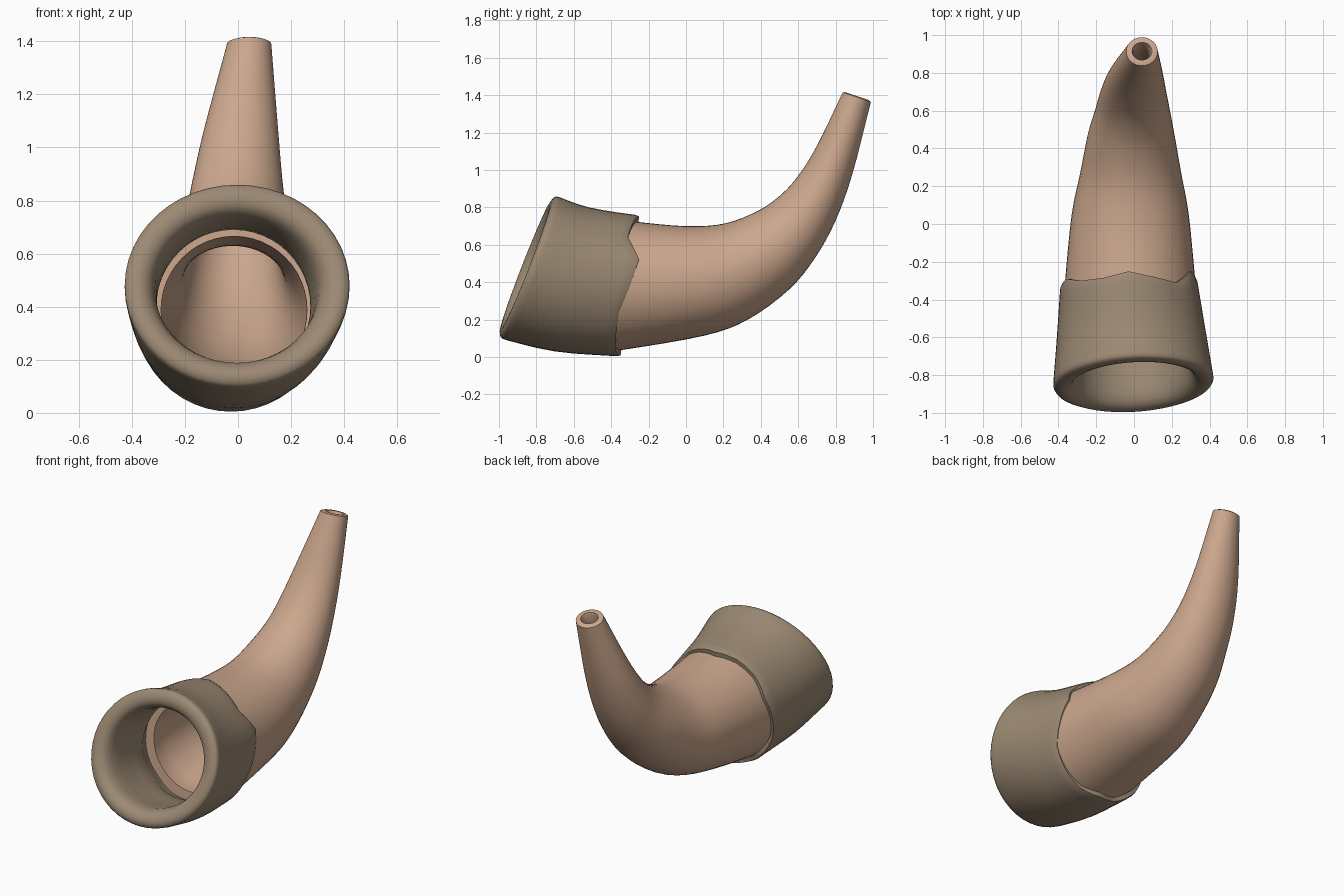
import bpy, bmesh, math

if "Cube" in bpy.data.objects:
    bpy.data.objects.remove(bpy.data.objects["Cube"])

SEG = 48


def material(name, rgb):
    m = bpy.data.materials.new(name)
    m.diffuse_color = (*rgb, 1)
    m.use_nodes = True
    m.node_tree.nodes["Principled BSDF"].inputs["Base Color"].default_value = m.diffuse_color
    return m


def spline(keys, s):
    """Smooth (Catmull-Rom) interpolation through the key sections, s in 0..1."""
    n = len(keys) - 1
    i = max(0, min(n - 1, math.floor(s * n)))
    f = s * n - i
    b, c = keys[i], keys[i + 1]
    a = keys[i - 1] if i > 0 else [2 * p - q for p, q in zip(b, c)]
    d = keys[i + 2] if i + 2 <= n else [2 * q - p for p, q in zip(b, c)]
    return [0.5 * (2 * q + (r - p) * f + (2 * p - 5 * q + 4 * r - t) * f * f
                   + (3 * q - p - 3 * r + t) * f ** 3)
            for p, q, r, t in zip(a, b, c, d)]


def hollow_tube(name, keys, profile, mat, edge=None, skew=0.0):
    """Sweep a closed wall profile of (along, inset) around oval sections.
    A section is: top y, top z, bottom y, bottom z, left x, right x."""
    bm = bmesh.new()
    rings = []
    for s, inset in profile:
        ty, tz, by, bz, xl, xr = spline(keys, s)
        cx, cy, cz = (xl + xr) / 2, (ty + by) / 2, (tz + bz) / 2
        rx = (xr - xl) / 2
        rv = math.hypot(ty - by, tz - bz) / 2
        kx, kv = 1 - inset / rx, 1 - inset / rv
        ring = []
        for j in range(SEG):
            a = 2 * math.pi * j / SEG
            c, d = math.cos(a), math.sin(a)
            y = cy + d * kv * (ty - by) / 2 + skew * c * (1 - s)
            if edge:
                # pull the back end to the ragged edge line
                p = j * len(edge) / SEG
                k = int(p)
                ragged = edge[k] + (edge[(k + 1) % len(edge)] - edge[k]) * (p - k)
                end = (keys[-1][0] + keys[-1][2]) / 2 + d * (keys[-1][0] - keys[-1][2]) / 2
                y += (ragged - end) * max(0, s) ** 3
            ring.append(bm.verts.new((cx + c * kx * rx, y, cz + d * kv * (tz - bz) / 2)))
        rings.append(ring)
    for r, ring in enumerate(rings):
        nxt = rings[(r + 1) % len(rings)]
        for j in range(SEG):
            k = (j + 1) % SEG
            bm.faces.new((ring[j], ring[k], nxt[k], nxt[j]))
    bmesh.ops.recalc_face_normals(bm, faces=bm.faces)
    me = bpy.data.meshes.new(name)
    bm.to_mesh(me)
    bm.free()
    me.materials.append(mat)
    ob = bpy.data.objects.new(name, me)
    bpy.context.collection.objects.link(ob)
    bpy.ops.object.select_all(action='DESELECT')
    ob.select_set(True)
    bpy.context.view_layer.objects.active = ob
    bpy.ops.object.shade_smooth_by_angle(angle=math.radians(50))
    return ob


# Horn body: curved, tapering, hollow with a small hole at the tip
horn_keys = [
    (-.42, .745, -.45, .03, -.37, .34),
    (-.28, .725, -.33, .04, -.365, .325),
    (.00, .70, .10, .115, -.33, .29),
    (.21, .715, .33, .20, -.285, .25),
    (.39, .785, .55, .36, -.245, .215),
    (.51, .87, .69, .53, -.205, .19),
    (.60, .97, .80, .73, -.175, .17),
    (.70, 1.13, .89, .98, -.13, .152),
    (.84, 1.42, .99, 1.37, -.04, .125),
]
N = 32
outer = [(i / N, 0) for i in range(N)]
tip = [(.998, 0), (1.0, .012), (1.0, .03), (.99, .043)]
inner = [(i / N, .08 - .033 * i / N) for i in range(N - 1, -1, -1)]
hollow_tube("horn_body", horn_keys, outer + tip + inner,
            material("horn", (.60, .385, .265)))

# Collar: thick slanted mouth with a rounded lip and a ragged back edge
collar_keys = [
    (-.705, .865, -1.0, .10, -.43, .425),
    (-.52, .80, -.70, .03, -.41, .385),
    (-.27, .757, -.36, .003, -.39, .335),
]
collar_profile = [(1, .006), (.97, 0), (.9, 0), (.8, 0), (.65, 0), (.5, 0), (.35, 0),
                  (.2, 0), (.08, 0), (.03, .002), (.005, .012), (-.012, .035),
                  (-.012, .06), (.01, .085), (.05, .102), (.12, .112), (.25, .112),
                  (.4, .108), (.55, .102), (.68, .095), (.78, .06), (.88, .035), (1, .034)]
# back edge y, going round from the right side over the top
ragged_edge = [-.30, -.25, -.31, -.28, -.25, -.285, -.30, -.29,
               -.33, -.36, -.345, -.375, -.35, -.38, -.375, -.36]
hollow_tube("mouth_collar", collar_keys, collar_profile,
            material("collar", (.33, .25, .172)), ragged_edge, skew=.02)
